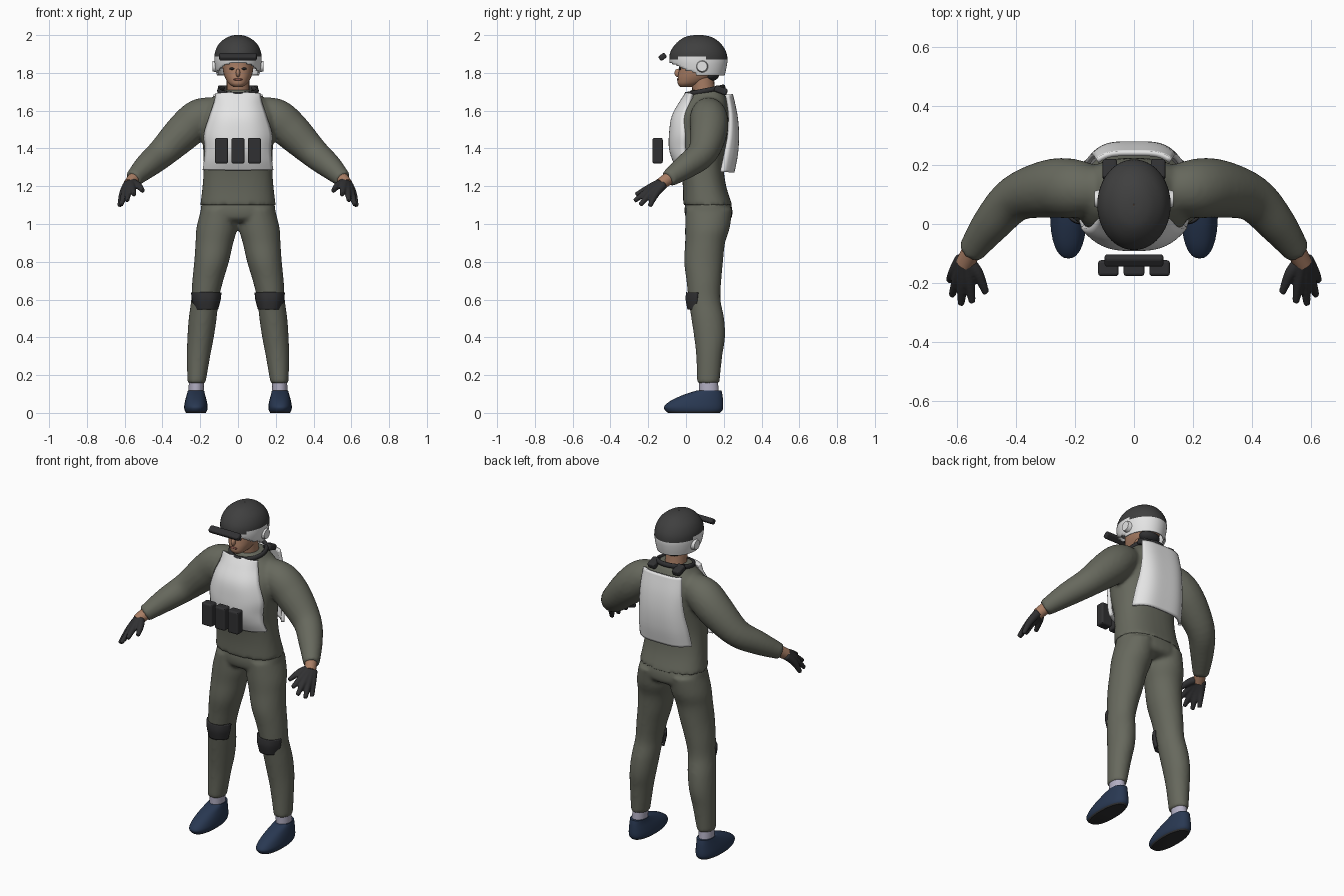
import bpy, bmesh, math
from mathutils import Vector, Matrix

cube = bpy.data.objects.get("Cube")
if cube:
    bpy.data.objects.remove(cube, do_unlink=True)


def material(name, r, g, b):
    m = bpy.data.materials.new(name)
    m.use_nodes = True
    m.diffuse_color = (r, g, b, 1)
    m.node_tree.nodes["Principled BSDF"].inputs["Base Color"].default_value = (r, g, b, 1)
    return m


DRAB = material("drab green cloth", .135, .14, .11)
WHITE = material("white plate", .78, .78, .78)
DARK = material("charcoal shell", .05, .05, .05)
BLACK = material("black gear", .03, .03, .032)
SKIN = material("skin", .40, .21, .13)
NAVY = material("navy shoe", .022, .04, .085)
SOCK = material("lavender sock", .45, .43, .55)
LIP = material("lip", .25, .09, .07)


def dense(rows, k=5):
    """Smooth in-between rows (Catmull-Rom on every number)."""
    out = []
    for i in range(len(rows) - 1):
        a, b, c, d = (rows[max(0, min(len(rows) - 1, i + j))] for j in (-1, 0, 1, 2))
        for s in range(k):
            t = s / k
            out.append([q + .5 * t * (r - p + t * (2*p - 5*q + 4*r - e + t * (3*(q - r) + e - p)))
                        for p, q, r, e in zip(a, b, c, d)])
    return out + [list(rows[-1])]


def loft(bm, rings, caps=True):
    loops = [[bm.verts.new(p) for p in ring] for ring in rings]
    n = len(loops[0])
    for a, b in zip(loops, loops[1:]):
        for i in range(n):
            bm.faces.new((a[i], a[(i + 1) % n], b[(i + 1) % n], b[i]))
    if caps:
        bm.faces.new(loops[0][::-1])
        bm.faces.new(loops[-1])


def stack(bm, rows, power=2, n=32, caps=True):
    """Level oval slices: z, centre x, half width, front y, back y."""
    rings = []
    for z, cx, w, front, back in dense(rows):
        ring = []
        for i in range(n):
            c, s = math.cos(math.tau * i / n), math.sin(math.tau * i / n)
            ring.append((cx + w * math.copysign(abs(c) ** (2 / power), c),
                         (front + back) / 2 + (back - front) / 2 * math.copysign(abs(s) ** (2 / power), s), z))
        rings.append(ring)
    loft(bm, rings, caps)


def tube(bm, rows, n=20, side=1):
    """Round limb through points: x, y, z, radius."""
    pts = dense(rows)
    rings = []
    for i, p in enumerate(pts):
        way = Vector(pts[min(i + 1, len(pts) - 1)][:3]) - Vector(pts[max(i - 1, 0)][:3])
        turn = way.to_track_quat('Z', 'Y')
        ring = [Vector(p[:3]) + turn @ Vector((math.cos(math.tau * j / n), math.sin(math.tau * j / n), 0)) * p[3]
                for j in range(n)]
        rings.append([(v.x * side, v.y, v.z) for v in ring])
    loft(bm, rings)


def panel(bm, rows, cx=0, power=3, n=20):
    """Curved sheet: z, half width, middle y, edge y."""
    grid = [[bm.verts.new((cx + w * t, mid + (edge - mid) * abs(t) ** power, z))
             for t in (2 * i / n - 1 for i in range(n + 1))] for z, w, mid, edge in dense(rows)]
    for a, b in zip(grid, grid[1:]):
        for i in range(n):
            bm.faces.new((a[i], a[i + 1], b[i + 1], b[i]))


def ball(bm, at, size):
    bmesh.ops.create_uvsphere(bm, u_segments=16, v_segments=10, radius=1,
                              matrix=Matrix.Translation(at) @ Matrix.Diagonal((*size, 1)))


def box(bm, at, size, tilt=0):
    bmesh.ops.create_cube(bm, size=1, matrix=Matrix.Translation(at) @ Matrix.Rotation(tilt, 4, 'X')
                          @ Matrix.Diagonal((*size, 1)))


def add(name, bm, *mats, rule=None, closed=True, mirror=False, voxel=0, thick=0, bevel=0):
    if closed:
        bmesh.ops.recalc_face_normals(bm, faces=bm.faces)
    for f in bm.faces:
        f.smooth = not bevel
        if rule:
            f.material_index = rule(f.calc_center_median())
    for e in bm.edges:
        if len(e.link_faces) == 2:
            e.smooth = e.calc_face_angle(0) < math.radians(45)
    mesh = bpy.data.meshes.new(name)
    bm.to_mesh(mesh)
    bm.free()
    for m in mats:
        mesh.materials.append(m)
    ob = bpy.data.objects.new(name, mesh)
    bpy.context.collection.objects.link(ob)
    if mirror:
        ob.modifiers.new("mirror", 'MIRROR').use_mirror_merge = False
    if voxel:
        r = ob.modifiers.new("blend", 'REMESH')
        r.mode, r.voxel_size, r.use_smooth_shade = 'VOXEL', voxel, True
        s = ob.modifiers.new("soften", 'SMOOTH')
        s.factor, s.iterations = .5, 5
    if thick:
        s = ob.modifiers.new("thickness", 'SOLIDIFY')
        s.thickness, s.offset = thick, 0
    if bevel:
        b = ob.modifiers.new("bevel", 'BEVEL')
        b.width, b.segments = bevel, 3
    return ob


# Jacket: torso and sleeves blended together
bm = bmesh.new()
stack(bm, [(1.1, 0, .2, -.015, .245), (1.2, 0, .188, -.017, .213), (1.3, 0, .182, -.03, .2),
           (1.4, 0, .185, -.062, .21), (1.5, 0, .195, -.062, .222), (1.58, 0, .195, -.04, .225),
           (1.64, 0, .165, -.008, .22), (1.685, 0, .115, .015, .205), (1.71, 0, .095, .02, .19)], 2.4)
for side in (1, -1):
    tube(bm, [(.11, .115, 1.6, .075), (.2, .12, 1.565, .1), (.285, .12, 1.49, .1), (.4, .088, 1.378, .08),
              (.485, 0, 1.305, .066), (.557, -.097, 1.237, .045)], side=side)
add("jacket", bm, DRAB, voxel=.011)

# Trousers: hips and legs blended together
bm = bmesh.new()
stack(bm, [(1.15, 0, .18, .005, .225), (1.08, 0, .198, -.008, .245), (1.03, 0, .185, 0, .24), (1.01, 0, .13, .03, .2)], 2.3)
for s in (1, -1):
    stack(bm, [(1.08, s * .1, .095, -.002, .245), (.98, s * .112, .108, -.005, .232), (.9, s * .125, .1, -.005, .207),
               (.8, s * .14, .092, -.01, .196), (.7, s * .16, .082, .002, .187), (.6, s * .175, .073, .013, .183),
               (.5, s * .187, .074, .028, .202), (.4, s * .198, .07, .043, .207), (.3, s * .209, .062, .054, .192),
               (.155, s * .22, .048, .058, .177)])
add("trousers", bm, DRAB, voxel=.011)

# Chest and back plates
bm = bmesh.new()
panel(bm, [(1.69, .112, .008, .03), (1.64, .12, -.025, .02), (1.565, .145, -.065, -.005),
           (1.475, .172, -.078, -.005), (1.4, .168, -.078, -.005), (1.34, .172, -.06, 0), (1.29, .18, -.035, .02)])
add("chest_plate", bm, WHITE, closed=False, thick=.024)
bm = bmesh.new()
panel(bm, [(1.685, .125, .24, .215), (1.58, .135, .263, .23), (1.475, .145, .272, .225),
           (1.37, .16, .266, .205), (1.275, .168, .248, .185)], power=4)
add("back_plate", bm, WHITE, closed=False, thick=.018)

# Row of pouches
bm = bmesh.new()
for x in (-.087, 0, .087):
    box(bm, (x, -.15, 1.388), (.07, .054, .135))
add("pouches", bm, BLACK, bevel=.01)

# Collar trim and shoulder strap ends
bm = bmesh.new()
tilt = Matrix.Translation((0, .1, 1.705)) @ Matrix.Rotation(.2, 4, 'X')
rings = []
for i in range(33):
    a = math.tau * i / 32
    rings.append([tilt @ Vector(((.1 + .011 * math.cos(b)) * math.cos(a), (.1 + .011 * math.cos(b)) * math.sin(a),
                                 .014 * math.sin(b))) for b in (math.tau * j / 10 for j in range(10))])
loft(bm, rings, caps=False)
add("collar_trim", bm, BLACK)
bm = bmesh.new()
box(bm, (.082, .185, 1.708), (.05, .07, .035), -.35)
add("strap_ends", bm, BLACK, mirror=True, bevel=.01)

# Head, neck and nose
bm = bmesh.new()
stack(bm, [(1.726, 0, .025, -.03, .03), (1.742, 0, .048, -.043, .085), (1.77, 0, .066, -.044, .14),
           (1.8, 0, .077, -.04, .17), (1.84, 0, .083, -.036, .185), (1.9, 0, .085, -.04, .19)], 2.2)
tube(bm, [(0, .11, 1.62, .064), (0, .095, 1.7, .06), (0, .085, 1.79, .062)])
ball(bm, (0, -.043, 1.8), (.012, .018, .022))
add("head", bm, SKIN)
bm = bmesh.new()
ball(bm, (0, -.043, 1.765), (.024, .006, .006))
add("lips", bm, LIP)
bm = bmesh.new()
ball(bm, (.032, -.032, 1.822), (.014, .007, .006))
add("eyes", bm, BLACK, mirror=True)
bm = bmesh.new()
ball(bm, (0, .13, 1.79), (.065, .045, .035))
add("hair", bm, BLACK)

# Helmet with face opening, white below and dark above
bm = bmesh.new()
stack(bm, [(1.788, 0, .107, -.06, .2), (1.83, 0, .116, -.075, .21), (1.87, 0, .12, -.084, .215),
           (1.91, 0, .117, -.078, .208), (1.95, 0, .098, -.052, .183), (1.98, 0, .063, -.015, .145),
           (1.993, 0, .03, .025, .105), (1.996, 0, .002, .063, .067)], n=48, caps=False)
opening = [f for f in bm.faces if f.calc_center_median().y < .06
           and f.calc_center_median().z < 1.832 - .45 * (f.calc_center_median().y + .03)]
bmesh.ops.delete(bm, geom=opening, context='FACES')
add("helmet", bm, WHITE, DARK, rule=lambda c: int(c.z > 1.872 + (.015 if -.04 < c.y < .1 else 0)), thick=.009)

# Ear cups
bm = bmesh.new()
bmesh.ops.create_cone(bm, cap_ends=True, segments=24, radius1=.034, radius2=.027, depth=.026,
                      matrix=Matrix.Translation((.121, .085, 1.835)) @ Matrix.Rotation(math.pi / 2, 4, 'Y'))
add("ear_cups", bm, WHITE, mirror=True)

# Raised visor in front of the helmet
bm = bmesh.new()
box(bm, (0, -.124, 1.885), (.2, .04, .03), .65)
add("visor", bm, BLACK, bevel=.01)

# Wrists and gloves
bm = bmesh.new()
tube(bm, [(.545, -.08, 1.25, .034), (.575, -.135, 1.21, .032)])
add("wrists", bm, SKIN, mirror=True)
bm = bmesh.new()
fingers = [((.585, -.118, 1.21), (.61, -.16, 1.16), (.628, -.192, 1.093)),
           ((.578, -.118, 1.217), (.598, -.18, 1.17), (.619, -.243, 1.1)),
           ((.572, -.118, 1.222), (.58, -.192, 1.18), (.588, -.274, 1.122)),
           ((.567, -.122, 1.225), (.56, -.188, 1.195), (.55, -.266, 1.155)),
           ((.565, -.125, 1.22), (.53, -.17, 1.205), (.503, -.235, 1.175))]
for base, knuckle, tip in fingers:
    tube(bm, [(*base, .024), (*knuckle, .02), (*tip, .012)], n=12)
add("gloves", bm, BLACK, mirror=True, voxel=.005)

# Knee pads
bm = bmesh.new()
panel(bm, [(.638, .074, .008, .065), (.6, .07, .005, .062), (.548, .056, .015, .06)], cx=.168)
add("knee_pads", bm, BLACK, closed=False, mirror=True, thick=.014)

# Socks and shoes
bm = bmesh.new()
stack(bm, [(.09, .222, .04, .07, .175), (.18, .22, .04, .068, .168)])
add("socks", bm, SOCK, mirror=True)
bm = bmesh.new()
stack(bm, [(0, .223, .052, -.095, .18), (.015, .223, .06, -.112, .193), (.035, .223, .062, -.115, .197),
           (.065, .223, .057, -.08, .196), (.095, .223, .049, -.015, .193), (.118, .222, .043, .055, .188)], 2.3)
add("shoes", bm, NAVY, BLACK, rule=lambda c: int(c.z < .008), mirror=True)
